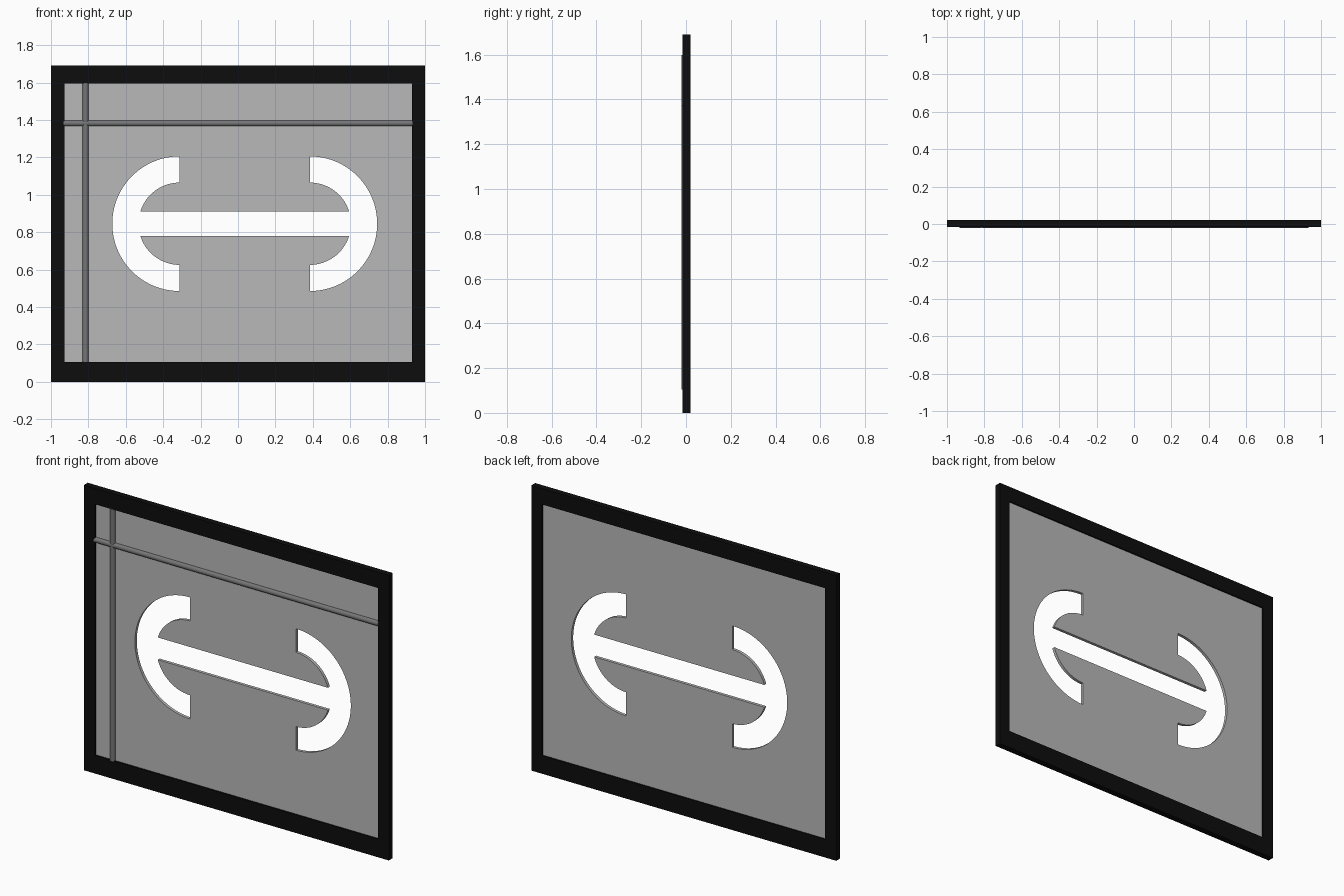
import bpy
from math import asin, cos, pi, sin
from mathutils import Matrix, Vector

cube = bpy.data.objects.get("Cube")
if cube:
    bpy.data.objects.remove(cube)


def material(name, value):
    mat = bpy.data.materials.new(name)
    mat.use_nodes = True
    color = (value, value, value, 1)
    mat.diffuse_color = color
    mat.node_tree.nodes["Principled BSDF"].inputs["Base Color"].default_value = color
    return mat


black = material("frame black", 0.004)
grey = material("panel grey", 0.48)
steel = material("bar dark grey", 0.18)


def rect(x0, x1, z0, z1):
    return [(x0, z0), (x1, z0), (x1, z1), (x0, z1)]


def arc(cx, cz, radius, start, end, steps):
    angles = [start + (end - start) * i / steps for i in range(steps + 1)]
    return [(cx + radius * cos(a), cz + radius * sin(a)) for a in angles]


def plate(name, outlines, y0, y1, mat):
    """Upright slab from an outer outline and hole outlines."""
    curve = bpy.data.curves.new(name + "_outline", "CURVE")
    curve.dimensions = "2D"
    curve.fill_mode = "BOTH"
    curve.extrude = (y1 - y0) / 2
    for points in outlines:
        spline = curve.splines.new("POLY")
        spline.points.add(len(points) - 1)
        for point, (x, z) in zip(spline.points, points):
            point.co = (x, z, 0, 1)
        spline.use_cyclic_u = True
    helper = bpy.data.objects.new(name + "_helper", curve)
    bpy.context.collection.objects.link(helper)
    bpy.context.view_layer.update()
    graph = bpy.context.evaluated_depsgraph_get()
    mesh = bpy.data.meshes.new_from_object(helper.evaluated_get(graph))
    bpy.data.objects.remove(helper)
    mesh.transform(Matrix.Translation((0, (y0 + y1) / 2, 0)) @ Matrix.Rotation(pi / 2, 4, "X"))
    mesh.name = name
    mesh.materials.clear()
    mesh.materials.append(mat)
    mesh.shade_flat()
    obj = bpy.data.objects.new(name, mesh)
    bpy.context.collection.objects.link(obj)
    return obj


def bar(name, start, end, radius):
    start, end = Vector(start), Vector(end)
    axis = end - start
    bpy.ops.mesh.primitive_cylinder_add(
        vertices=24, radius=radius, depth=axis.length, location=(start + end) / 2,
        rotation=axis.to_track_quat("Z", "Y").to_euler())
    obj = bpy.context.object
    obj.name = name
    obj.data.materials.append(steel)
    bpy.ops.object.shade_smooth_by_angle()


# Border frame
plate("frame", [rect(-1, 1, 0, 1.69), rect(-0.927, 0.93, 0.107, 1.596)],
      -0.016, 0.021, black)

# Panel with a cut-out of two half rings joined by a crossbar
mid_x, mid_z, spread = 0.036, 0.845, 0.348
outer, inner, half_bar = 0.36, 0.22, 0.066
tilt = asin(half_bar / inner)
right = (arc(spread, 0, inner, -tilt, -pi / 2, 20)
         + arc(spread, 0, outer, -pi / 2, pi / 2, 64)
         + arc(spread, 0, inner, pi / 2, tilt, 20))
left = [(-x, -z) for x, z in right]
cutout = [(x + mid_x, z + mid_z) for x, z in right + left]
plate("panel", [rect(-0.94, 0.94, 0.095, 1.61), cutout], -0.006, 0.012, grey)

# Crossing round bars on the front
bar("horizontal_bar", (-0.932, -0.005, 1.382), (0.932, -0.005, 1.382), 0.016)
bar("vertical_bar", (-0.815, -0.005, 0.105), (-0.815, -0.005, 1.598), 0.016)
